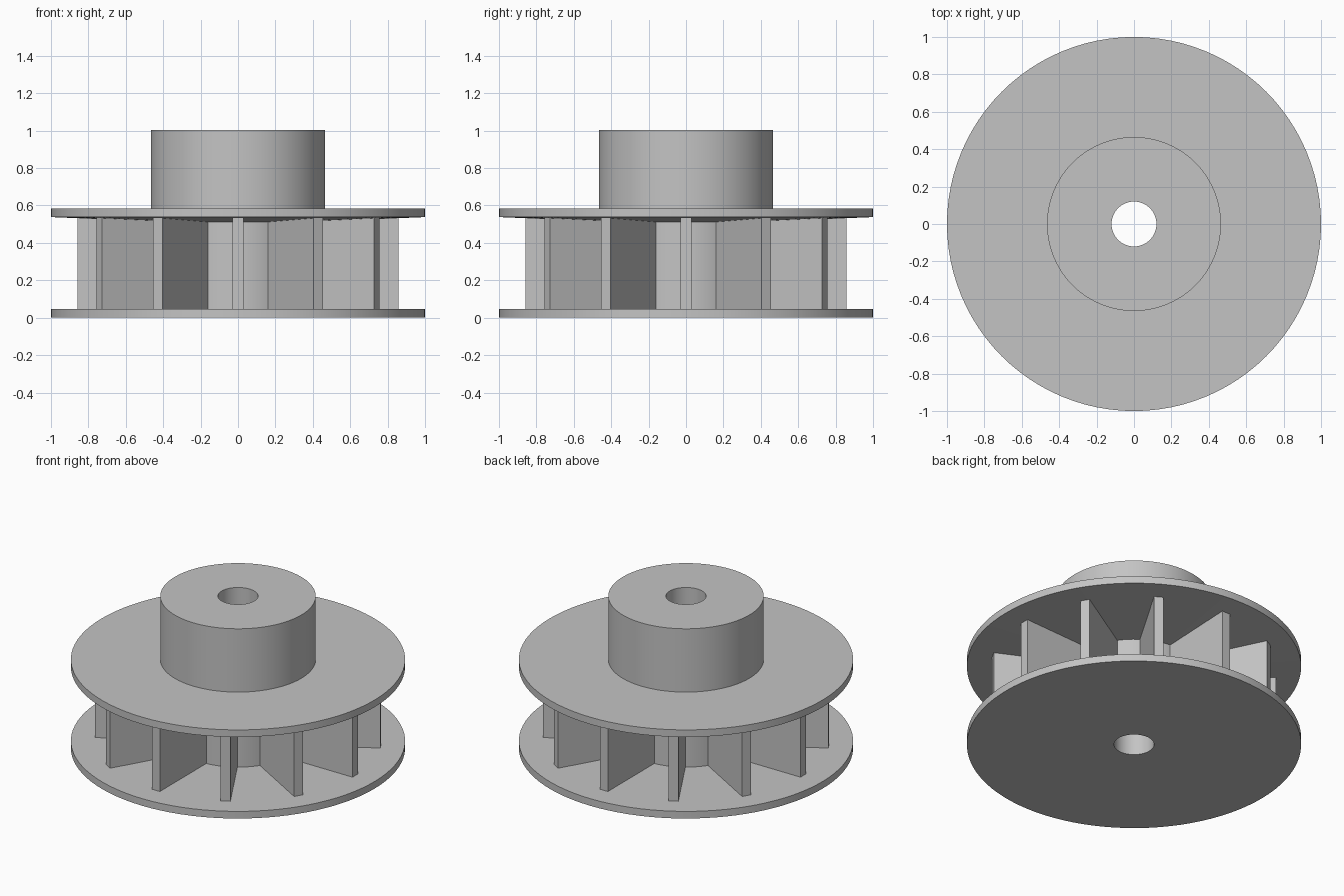
import bpy
import bmesh
from math import radians, tau
from mathutils import Matrix, Vector

cube = bpy.data.objects.get("Cube")
if cube:
    bpy.data.objects.remove(cube)

SEGMENTS = 96
FINS = 12
BORE, CORE, COLLAR, RIM = 0.12, 0.373, 0.465, 1.0
FIN_TIP, FIN_HALF = 0.857, 0.029
FLOOR, CEILING, DECK, TOP = 0.047, 0.538, 0.585, 1.003
CONE_LOW = 0.512

grey = bpy.data.materials.new("plain grey")
grey.use_nodes = True
colour = (0.55, 0.55, 0.55, 1)
grey.diffuse_color = colour
grey.node_tree.nodes["Principled BSDF"].inputs["Base Color"].default_value = colour


def add_object(name, bm):
    bmesh.ops.recalc_face_normals(bm, faces=bm.faces)
    mesh = bpy.data.meshes.new(name)
    bm.to_mesh(mesh)
    bm.free()
    mesh.materials.append(grey)
    obj = bpy.data.objects.new(name, mesh)
    bpy.context.collection.objects.link(obj)
    return obj


def lathe(name, profile):
    """Revolve a closed (radius, height) outline around z."""
    bm = bmesh.new()
    verts = [bm.verts.new((r, 0, z)) for r, z in profile]
    edges = [bm.edges.new((a, b)) for a, b in zip(verts, verts[1:] + verts[:1])]
    bmesh.ops.spin(bm, geom=verts + edges, axis=(0, 0, 1), cent=(0, 0, 0),
                   angle=tau, steps=SEGMENTS, use_merge=True)
    bmesh.ops.remove_doubles(bm, verts=bm.verts, dist=0.0001)
    obj = add_object(name, bm)
    bpy.ops.object.select_all(action="DESELECT")
    bpy.context.view_layer.objects.active = obj
    obj.select_set(True)
    # Only just under the shallow cone-to-core corners stays smooth
    bpy.ops.object.shade_smooth_by_angle(angle=radians(30))
    return obj


# Wheel body: bottom disc, core, top disc with a coned underside, collar, bore
lathe("wheel_body", [
    (BORE, 0), (RIM, 0), (RIM, FLOOR), (CORE, FLOOR),
    (CORE, CONE_LOW), (RIM, CEILING), (RIM, DECK),
    (COLLAR, DECK), (COLLAR, TOP), (BORE, TOP),
])

# Radial fins, with their ends sunk into the core and both discs
bottom, top, root = FLOOR - 0.01, CEILING + 0.01, CORE - 0.02
size = Vector((FIN_TIP - root, FIN_HALF * 2, top - bottom))
centre = Vector(((FIN_TIP + root) / 2, 0, (top + bottom) / 2))
for i in range(FINS):
    bm = bmesh.new()
    place = (Matrix.Rotation(tau * i / FINS, 4, "Z")
             @ Matrix.Translation(centre) @ Matrix.Diagonal(size.to_4d()))
    bmesh.ops.create_cube(bm, size=1, matrix=place)
    add_object(f"fin_{i + 1}", bm)
